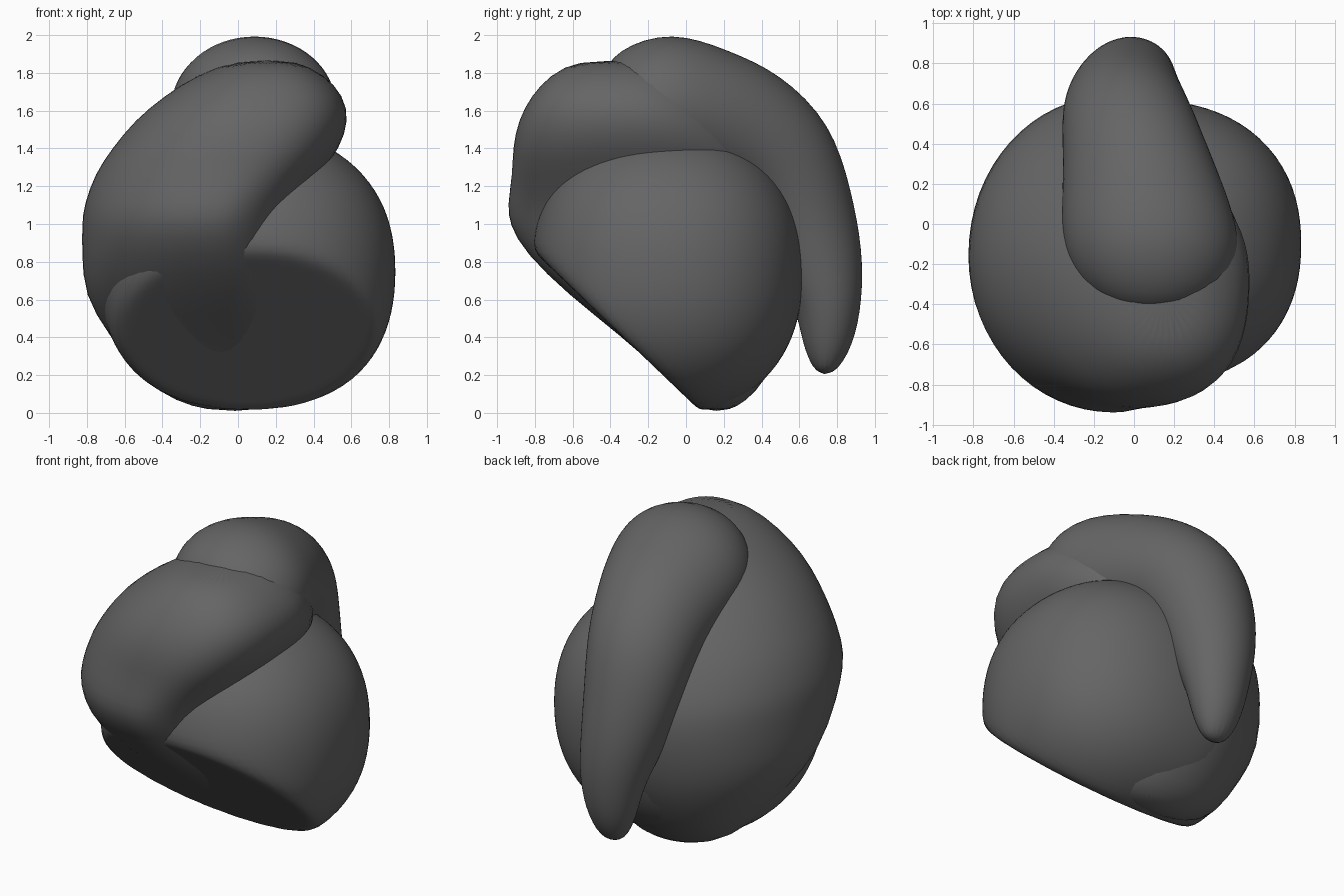
import bpy, bmesh, math
from mathutils import Vector

if "Cube" in bpy.data.objects:
    bpy.data.objects.remove(bpy.data.objects["Cube"])

mat = bpy.data.materials.new("charcoal")
mat.diffuse_color = (0.13, 0.13, 0.13, 1)
mat.use_nodes = True
mat.node_tree.nodes["Principled BSDF"].inputs["Base Color"].default_value = mat.diffuse_color

# Slanted underside planes: (point, outward normal)
FRONT_CUT = ((0, -0.41, 0.475), (0, -0.69, -0.72))
BACK_CUT = ((0, 0.42, 0.12), (0, 0.62, -0.78))
SIDES = 32


def finish(name, bm, subdivide=0):
    bmesh.ops.recalc_face_normals(bm, faces=bm.faces)
    me = bpy.data.meshes.new(name)
    bm.to_mesh(me)
    bm.free()
    me.materials.append(mat)
    for p in me.polygons:
        p.use_smooth = True
    ob = bpy.data.objects.new(name, me)
    bpy.context.collection.objects.link(ob)
    if subdivide:
        sub = ob.modifiers.new("smooth", 'SUBSURF')
        sub.levels = sub.render_levels = subdivide
    return ob


def lump(name, centre, radii, power, cuts):
    """Rounded lobe with its underside flattened onto planes."""
    bm = bmesh.new()
    bmesh.ops.create_icosphere(bm, subdivisions=5, radius=1)
    for v in bm.verts:
        p = v.co / sum(abs(c) ** power for c in v.co) ** (1 / power)
        v.co = Vector([p[i] * radii[i] + centre[i] for i in range(3)])
        for point, normal in cuts:
            nrm = Vector(normal).normalized()
            d = (v.co - Vector(point)).dot(nrm)
            if d > 0:
                v.co -= nrm * d
    for _ in range(3):
        bmesh.ops.smooth_vert(bm, verts=bm.verts, factor=0.5,
                              use_axis_x=True, use_axis_y=True, use_axis_z=True)
    return finish(name, bm)


def skin(name, loops, subdivide):
    """Closed surface through a list of point loops."""
    bm = bmesh.new()
    loops = [[bm.verts.new(p) for p in loop] for loop in loops]
    n = len(loops[0])
    for r, s in zip(loops, loops[1:]):
        for k in range(n):
            bm.faces.new((r[k], r[(k + 1) % n], s[(k + 1) % n], s[k]))
    bm.faces.new(loops[0])
    bm.faces.new(loops[-1])
    return finish(name, bm, subdivide)


def section(z, left, right, x0, front, back, y0):
    """Level outline made of four quarter ovals; front right is fuller high up."""
    pts = []
    for k in range(SIDES):
        a = math.tau * k / SIDES
        c, s = math.cos(a), math.sin(a)
        power = 2.7 if c > 0 > s and z > 1.2 else 2.0
        n = (abs(c) ** power + abs(s) ** power) ** (1 / power)
        pts.append((x0 + c / n * (right - x0 if c > 0 else x0 - left),
                    y0 + s / n * (back - y0 if s > 0 else y0 - front), z))
    return pts


def tube_rings(rings, sides=16):
    """Oval rings (x, y, z, half width, half thickness) square to their path."""
    loops = []
    for i, (x, y, z, w, t) in enumerate(rings):
        a, b = rings[max(i - 1, 0)], rings[min(i + 1, len(rings) - 1)]
        tan = Vector((0, b[1] - a[1], b[2] - a[2])).normalized()
        up = Vector((0, -tan.z, tan.y))
        angles = [k * math.tau / sides for k in range(sides)]
        loops.append([Vector((x + w * math.cos(g), y, z)) + up * t * math.sin(g) for g in angles])
    return loops


# Right lobe and underside
lump("right_lobe", (0.05, -0.1, 0.745), (0.785, 0.72, 0.755), 2.25, (FRONT_CUT, BACK_CUT))

# Left lobe sweeping up across the front to the high right end
# (height, left, right, mid x, front, back, mid y)
skin("left_sweep", [section(*r) for r in (
    (0.01, -0.15, 0.10, 0.00, 0.10, 0.22, 0.16),
    (0.06, -0.33, 0.25, -0.05, 0.04, 0.32, 0.14),
    (0.17, -0.51, 0.40, -0.08, -0.08, 0.42, 0.10),
    (0.42, -0.69, 0.45, -0.10, -0.36, 0.57, -0.02),
    (0.62, -0.82, 0.40, -0.10, -0.62, 0.63, -0.10),
    (0.85, -0.83, 0.28, -0.12, -0.86, 0.65, -0.15),
    (1.00, -0.83, 0.30, -0.12, -0.94, 0.63, -0.17),
    (1.10, -0.82, 0.35, -0.10, -0.95, 0.60, -0.18),
    (1.27, -0.76, 0.44, -0.05, -0.92, 0.52, -0.20),
    (1.40, -0.67, 0.54, 0.00, -0.92, 0.43, -0.22),
    (1.55, -0.55, 0.59, 0.05, -0.89, 0.30, -0.25),
    (1.68, -0.39, 0.56, 0.10, -0.82, 0.18, -0.28),
    (1.79, -0.22, 0.46, 0.12, -0.72, 0.08, -0.30),
    (1.87, 0.00, 0.30, 0.15, -0.57, -0.10, -0.33),
)], 1)

# Crown that runs over the top and down the back as a tapering tail
skin("crown_and_tail", tube_rings((
    (0.10, -0.42, 1.59, 0.20, 0.18),
    (0.10, -0.32, 1.62, 0.38, 0.32),
    (0.09, -0.12, 1.64, 0.46, 0.40),
    (0.06, 0.10, 1.57, 0.43, 0.38),
    (0.02, 0.31, 1.48, 0.38, 0.38),
    (-0.03, 0.51, 1.33, 0.34, 0.34),
    (-0.05, 0.62, 1.08, 0.30, 0.28),
    (-0.03, 0.70, 0.80, 0.25, 0.25),
    (0.00, 0.76, 0.58, 0.20, 0.18),
    (0.00, 0.75, 0.36, 0.15, 0.14),
    (0.00, 0.73, 0.20, 0.07, 0.05),
)), 2)
